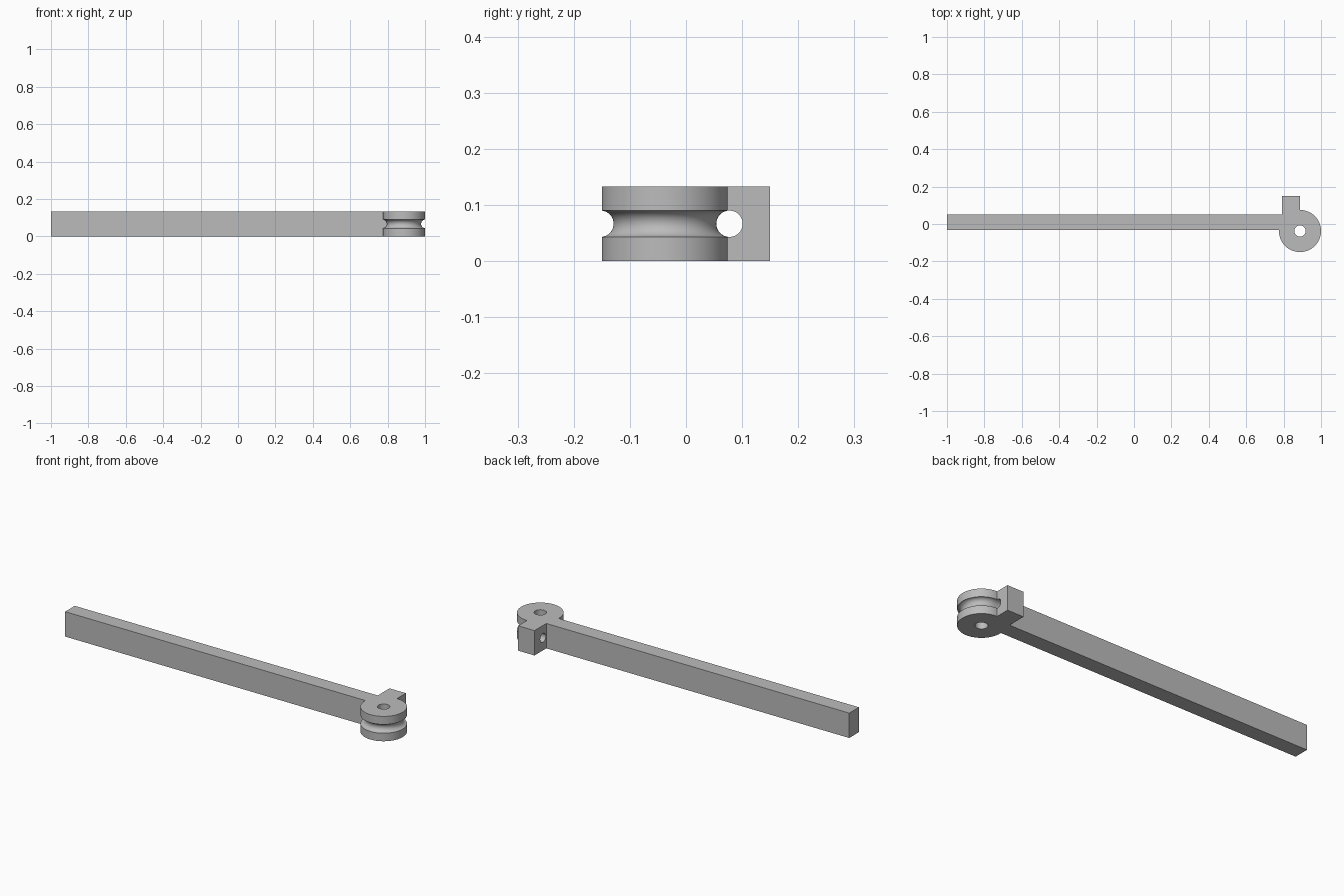
import bpy
import math
from mathutils import Vector

if "Cube" in bpy.data.objects:
    bpy.data.objects.remove(bpy.data.objects["Cube"], do_unlink=True)

HEIGHT = 0.133
MID = HEIGHT / 2
CENTRE = Vector((0.8875, -0.0375, 0))   # pulley axis
RADIUS = 0.1125
BORE = 0.03
CORD = 0.0235                           # cord channel radius
CORD_RING = 0.115                       # cord path radius round the axis
SEGMENTS = 96

grey = bpy.data.materials.new("plain grey")
grey.use_nodes = True
colour = (0.5, 0.5, 0.5, 1)
grey.diffuse_color = colour
grey.node_tree.nodes["Principled BSDF"].inputs["Base Color"].default_value = colour


def make_object(name, verts, faces):
    mesh = bpy.data.meshes.new(name)
    mesh.from_pydata(verts, [], faces)
    mesh.materials.append(grey)
    obj = bpy.data.objects.new(name, mesh)
    bpy.context.collection.objects.link(obj)
    return obj


def box(name, x0, x1, y0, y1):
    bpy.ops.mesh.primitive_cube_add(size=1, location=((x0 + x1) / 2, (y0 + y1) / 2, MID))
    obj = bpy.context.object
    obj.name = name
    obj.scale = (x1 - x0, y1 - y0, HEIGHT)
    bpy.ops.object.transform_apply(location=True, rotation=True, scale=True)
    obj.data.materials.append(grey)
    return obj


def lathe(name, profile):
    """Spin a closed (radius, height) outline round the pulley axis."""
    n = len(profile)
    verts, faces = [], []
    for i in range(SEGMENTS):
        a = math.tau * i / SEGMENTS
        j = (i + 1) % SEGMENTS
        for k, (r, z) in enumerate(profile):
            verts.append(CENTRE + Vector((r * math.cos(a), r * math.sin(a), z)))
            m = (k + 1) % n
            faces.append((i * n + k, j * n + k, j * n + m, i * n + m))
    return make_object(name, verts, faces)


def combine(target, tool, operation):
    mod = target.modifiers.new(operation.lower(), "BOOLEAN")
    mod.operation = operation
    mod.solver = "EXACT"
    mod.object = tool
    bpy.context.view_layer.objects.active = target
    bpy.ops.object.modifier_apply(modifier=mod.name)
    bpy.data.objects.remove(tool, do_unlink=True)


# Grooved pulley with its axle bore
reach = math.acos((CORD_RING - RADIUS) / CORD)
groove = []
for i in range(21):
    a = -reach + 2 * reach * i / 20
    groove.append((CORD_RING - CORD * math.cos(a), MID + CORD * math.sin(a)))
outline = [(BORE, 0), (RADIUS, 0)] + groove + [(RADIUS, HEIGHT), (BORE, HEIGHT)]
lever = lathe("pulley_lever", outline)

# Long arm and the cord guide block behind the pulley
combine(lever, box("arm", -1, 0.83, -0.0315, 0.05), "UNION")
combine(lever, box("guide_block", 0.791, CENTRE.x, 0.02, 0.15), "UNION")

# Straight cord hole through the guide block, tangent to the groove
bpy.ops.mesh.primitive_cylinder_add(
    vertices=48, radius=CORD, depth=0.2,
    location=(0.84, CENTRE.y + CORD_RING, MID), rotation=(0, math.pi / 2, 0))
cord_hole = bpy.context.object
cord_hole.data.materials.append(grey)
combine(lever, cord_hole, "DIFFERENCE")

# Smooth round faces, crisp edges
bpy.ops.object.select_all(action="DESELECT")
lever.select_set(True)
bpy.context.view_layer.objects.active = lever
bpy.ops.object.shade_smooth_by_angle(angle=math.radians(30))
